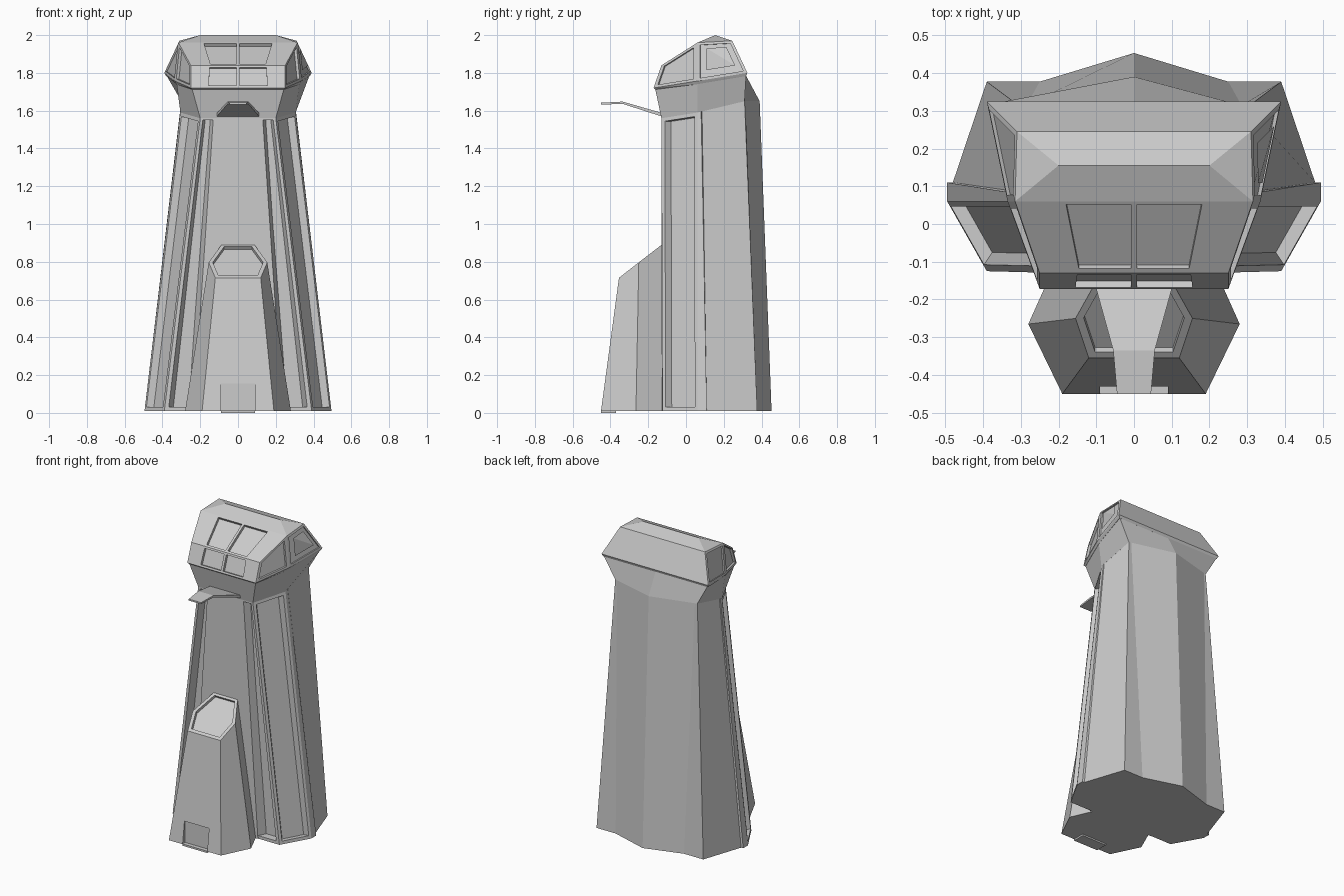
import bpy, bmesh
from mathutils import Vector

if "Cube" in bpy.data.objects:
    bpy.data.objects.remove(bpy.data.objects["Cube"])


def finish(name, bm):
    bmesh.ops.recalc_face_normals(bm, faces=bm.faces)
    me = bpy.data.meshes.new(name)
    bm.to_mesh(me)
    bm.free()
    ob = bpy.data.objects.new(name, me)
    bpy.context.collection.objects.link(ob)
    return ob


def mirror_pts(half):
    return half + [(-x, y, z) for x, y, z in reversed(half) if x > 0]


def loft(name, rings):
    """Closed skin through half outlines that are mirrored across x."""
    bm = bmesh.new()
    loops = [[bm.verts.new(p) for p in mirror_pts(r)] for r in rings]
    n = len(loops[0])
    for a, b in zip(loops, loops[1:]):
        for i in range(n):
            j = (i + 1) % n
            bm.faces.new((a[i], a[j], b[j], b[i]))
    bm.faces.new(loops[0])
    bm.faces.new(loops[-1])
    return finish(name, bm)


def hull(name, pts):
    bm = bmesh.new()
    for p in pts:
        bm.verts.new(p)
    bmesh.ops.convex_hull(bm, input=bm.verts)
    bmesh.ops.dissolve_limit(bm, angle_limit=0.03, verts=bm.verts, edges=bm.edges)
    return finish(name, bm)


def cut(ob, poly, depth, taper=0.0, out=0.01):
    """Recess a panel outline into ob along the panel normal."""
    p = [Vector(v) for v in poly]
    n = (p[1] - p[0]).cross(p[-1] - p[0]).normalized()
    inner = [v.copy() for v in p]
    if taper:
        inner = [p[i].lerp(p[k], taper) for i, k in enumerate((1, 0, 3, 2))]
    bm = bmesh.new()
    a = [bm.verts.new(v + n * out) for v in p]
    b = [bm.verts.new(v - n * depth) for v in inner]
    for i in range(len(p)):
        j = (i + 1) % len(p)
        bm.faces.new((a[i], a[j], b[j], b[i]))
    bm.faces.new(a)
    bm.faces.new(b)
    cutter = finish("cutter", bm)
    cutter.hide_render = True
    m = ob.modifiers.new("cut", 'BOOLEAN')
    m.operation, m.solver, m.object = 'DIFFERENCE', 'EXACT', cutter
    bpy.context.view_layer.objects.active = ob
    bpy.ops.object.modifier_apply(modifier=m.name)
    bpy.data.objects.remove(cutter)


def cut_both(ob, quad, depth, taper=0.0):
    cut(ob, quad, depth, taper)
    a, b, c, d = [(-x, y, z) for x, y, z in quad]
    cut(ob, (b, a, d, c), depth, taper)


def shrink(poly, s):
    c = sum((Vector(v) for v in poly), Vector()) / len(poly)
    return [tuple(c.lerp(Vector(v), s)) for v in poly]


def mix(a, b, t):
    return tuple(Vector(a).lerp(Vector(b), t))


# Tapered tower shaft
base = [(.39, -.125), (.495, .06), (.495, .11), (.48, .11), (.39, .377), (.25, .377), (0, .453)]
top = [(.2, -.13, 1.56), (.305, .06, 1.59), (.307, .08, 1.595), (.304, .085, 1.597),
       (.3, .31, 1.65), (.285, .314, 1.65), (0, .39, 1.65)]
foot = [(x, y, .01) for x, y in base]
shaft = loft("tower_shaft", [foot, top])

# Recessed front and front-corner panels
cut(shaft, [(-.372, -.126, .03), (.372, -.126, .03), (.189, -.13, 1.55), (-.189, -.13, 1.55)], .05, .04)
lo_a, lo_b = mix(foot[0], top[0], .013), mix(foot[1], top[1], .013)
hi_a, hi_b = mix(foot[0], top[0], .988), mix(foot[1], top[1], .988)
cut_both(shaft, [mix(lo_a, lo_b, .07), mix(lo_a, lo_b, .95),
                 mix(hi_a, hi_b, .95), mix(hi_a, hi_b, .07)], .035, .12)

# Raised centre plate on the front
loft("centre_plate", [[(.235, -.128, .01), (.275, -.05, .01)],
                      [(.13, -.13, 1.57), (.155, -.05, 1.57)]])

# Entrance buttress with slanted hatch and door recess
rim = [(.12, -.355, .715), (.155, -.25, .797), (.085, -.125, .893)]
buttress = loft("entrance_buttress", [[(.19, -.45, .01), (.28, -.265, .01), (.215, -.12, .01)], rim])
hatch = mirror_pts(rim)
hatch = [hatch[-1]] + hatch[:-1]
cut(buttress, shrink(hatch, .86), .02)
cut(buttress, [(-.09, -.46, -.02), (.09, -.46, -.02), (.09, -.46, .155), (-.09, -.46, .155)], .037)
loft("door_sill", [[(.09, -.45, 0), (.09, -.37, 0)], [(.09, -.45, .012), (.09, -.37, .012)]])

# Flared collar under the cabin
collar_low = [top[0], top[1], top[4], top[6]]
collar_top = [(.243, -.163, 1.715), (.325, .06, 1.742), (.378, .318, 1.785), (0, .318, 1.785)]
loft("collar", [collar_low, collar_top])

# Faceted control cabin
r0, r1, r2 = (.25, -.172, 1.72), (.335, .06, 1.757), (.39, .325, 1.80)
f, t, rb, p = (.25, -.13, 1.84), (.315, .06, 1.96), (.31, .245, 1.97), (.2, .155, 2.0)
under = [(.243, -.163, 1.712), (.325, .06, 1.74), (.38, .318, 1.783)]
cabin = hull("control_cabin", mirror_pts([r0, r1, r2, f, t, rb, p] + under))


def windshield(x, y):
    return (x, y, 1.84 + (y + .13) * .632)


def lower(x, z):
    return (x, -.172 + (z - 1.72) * .35, z)


# Cabin windows and side panels
cut_both(cabin, [windshield(.008, -.118), windshield(.146, -.118),
                 windshield(.18, .052), windshield(.008, .052)], .018)
cut_both(cabin, [lower(.008, 1.732), lower(.155, 1.732), lower(.15, 1.828), lower(.008, 1.828)], .018)
cut_both(cabin, shrink([r0, r1, t, f], .82), .015)
cut_both(cabin, shrink([r1, r2, rb, t], .86), .008)

# Projecting landing tongue
loft("landing_tongue", [[(w, y, z), (w, y, z - h)] for w, y, z, h in
                        [(.12, -.1, 1.58, .02), (.055, -.335, 1.648, .012), (.045, -.45, 1.642, .01)]])
